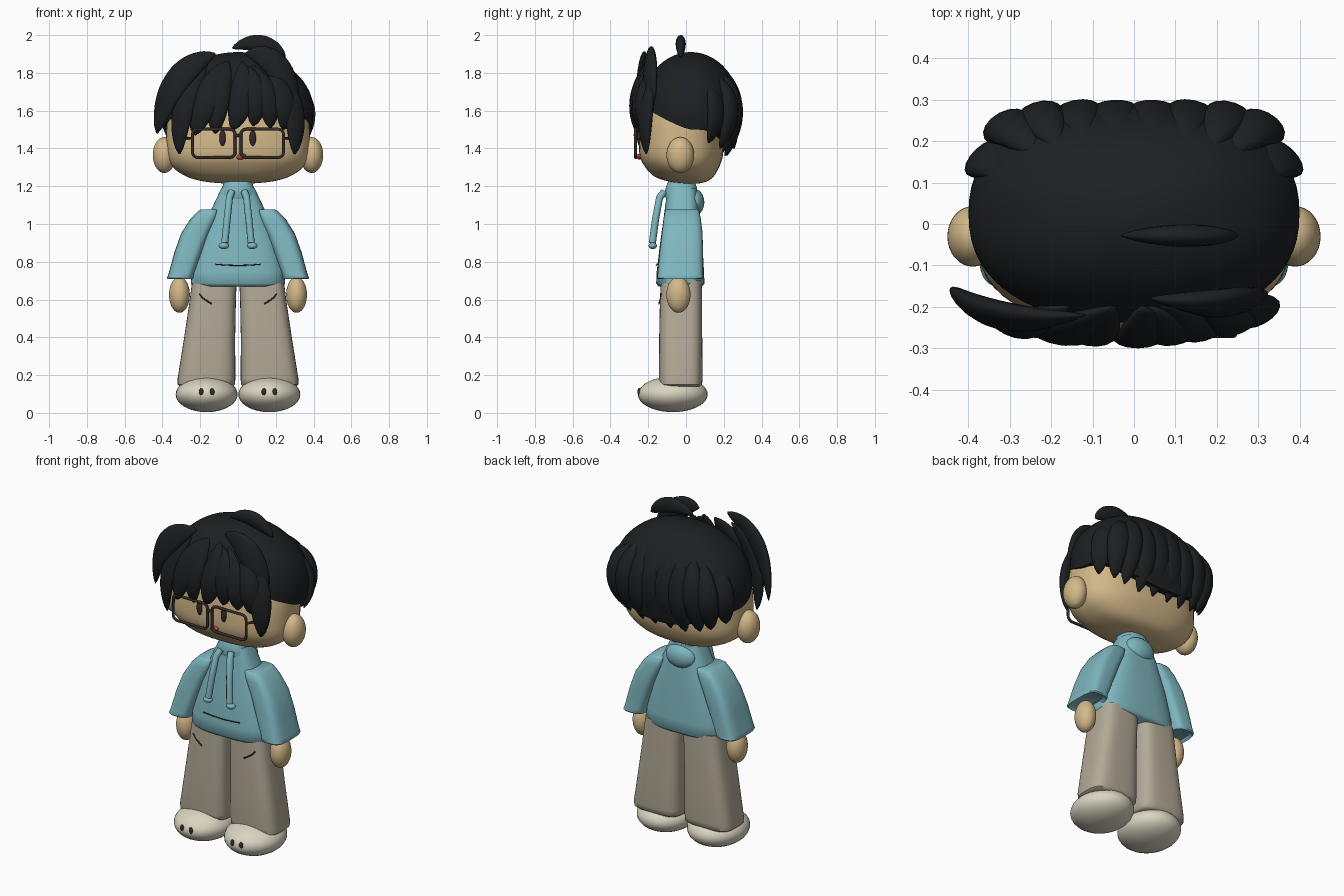
import bpy, bmesh, math
from mathutils import Vector

if "Cube" in bpy.data.objects:
    bpy.data.objects.remove(bpy.data.objects["Cube"])

def mat(name, *c):
    m = bpy.data.materials.new(name)
    m.diffuse_color = (*c, 1)
    m.use_nodes = True
    m.node_tree.nodes["Principled BSDF"].inputs["Base Color"].default_value = m.diffuse_color
    return m

SKIN = mat("skin", .65, .48, .25)
HAIR = mat("hair", .012, .014, .016)
TEAL = mat("teal", .21, .47, .52)
PANTS = mat("pants", .45, .40, .31)
SHOE = mat("shoe", .70, .66, .53)
DARK = mat("dark", .035, .025, .02)
RED = mat("red", .5, .06, .05)

def finish(name, bm, m, angle=50):
    bmesh.ops.remove_doubles(bm, verts=bm.verts, dist=1e-5)
    bmesh.ops.recalc_face_normals(bm, faces=bm.faces)
    me = bpy.data.meshes.new(name)
    bm.to_mesh(me)
    bm.free()
    o = bpy.data.objects.new(name, me)
    bpy.context.collection.objects.link(o)
    me.materials.append(m)
    bpy.ops.object.select_all(action='DESELECT')
    o.select_set(True)
    bpy.context.view_layer.objects.active = o
    bpy.ops.object.shade_smooth_by_angle(angle=math.radians(angle))
    return o

def skin_rings(name, rings, m, angle=50, caps=True):
    """Bridge equal-sized closed rings of points."""
    bm = bmesh.new()
    vs = [[bm.verts.new(p) for p in r] for r in rings]
    n = len(vs[0])
    for a, b in zip(vs, vs[1:]):
        for i in range(n):
            bm.faces.new((a[i], a[(i + 1) % n], b[(i + 1) % n], b[i]))
    if caps:
        bm.faces.new(vs[0])
        bm.faces.new(vs[-1])
    return finish(name, bm, m, angle)

def unit(a, e):
    c, s = math.cos(a), math.sin(a)
    return (math.copysign(abs(c) ** (2 / e), c), math.copysign(abs(s) ** (2 / e), s))

def loft(name, rings, m, e=2.5, n=48, smooth=1, side=1, angle=50):
    """Rings are (z, cx, cy, rx, ry); optional spline refinement between them."""
    out = []
    for i in range(len(rings) - 1):
        p = [rings[max(0, min(len(rings) - 1, i + k))] for k in (-1, 0, 1, 2)]
        for j in range(smooth):
            t = j / smooth
            out.append([.5 * (2*b + (c-a)*t + (2*a-5*b+4*c-d)*t*t + (3*b-a-3*c+d)*t**3)
                        for a, b, c, d in zip(*p)])
    out.append(rings[-1])
    pts = []
    for z, cx, cy, rx, ry in out:
        us = [unit(2 * math.pi * k / n, e) for k in range(n)]
        pts.append([(side * (cx + rx * u), cy + ry * v, z) for u, v in us])
    return skin_rings(name, pts, m, angle)

def ball(name, loc, r, m, rot=0):
    bm = bmesh.new()
    bmesh.ops.create_uvsphere(bm, u_segments=32, v_segments=18, radius=1)
    for v in bm.verts:
        v.co = Vector((v.co.x * r[0], v.co.y * r[1], v.co.z * r[2]))
    o = finish(name, bm, m)
    o.location = loc
    o.rotation_euler.y = rot
    return o

def tube(name, pts, r, m, closed=False):
    cu = bpy.data.curves.new(name, 'CURVE')
    cu.dimensions = '3D'
    cu.bevel_depth, cu.bevel_resolution, cu.use_fill_caps = r, 3, True
    s = cu.splines.new('POLY')
    s.points.add(len(pts) - 1)
    for q, p in zip(s.points, pts):
        q.co = (*p, 1)
    s.use_cyclic_u = closed
    cu.materials.append(m)
    o = bpy.data.objects.new(name, cu)
    bpy.context.collection.objects.link(o)
    return o

def lock(name, a, b, c, w, d, normal=None):
    """Leaf-shaped hair lock through a, b, c: half width w, half depth d."""
    a, b, c = Vector(a), Vector(b), Vector(c)
    k = 2 * b - (a + c) / 2
    rings = []
    for i in range(21):
        t = i / 20
        p = a * (1-t)**2 + k * 2*t*(1-t) + c * t*t
        tan = ((k - a) * (1-t) + (c - k) * t).normalized()
        nor = Vector(normal) if normal else Vector((p.x * .4, p.y, 0))
        nor = (nor - tan * nor.dot(tan)).normalized()
        sd = tan.cross(nor)
        f = max(.01, math.sin(math.pi * t ** 1.1)) ** .55
        rings.append([p + sd * (w*f*math.cos(q*math.pi/8)) + nor * (d*f*math.sin(q*math.pi/8))
                      for q in range(16)])
    return skin_rings(name, rings, HAIR, 80)

# Head
loft("head", [(1.215, 0, .02, .08, .05), (1.225, 0, .01, .18, .10), (1.25, 0, -.01, .27, .155),
              (1.30, 0, -.02, .345, .195), (1.36, 0, -.025, .375, .22), (1.45, 0, -.025, .38, .222),
              (1.55, 0, -.02, .375, .215), (1.65, 0, -.01, .35, .20), (1.75, 0, .01, .28, .16),
              (1.83, 0, .02, .15, .09)], SKIN, smooth=4)

# Hair cap with a hem that is high at the front and low at the back
def hem(s):
    return 1.5 + .13 * max(0, -s) ** 1.3 - .1 * max(0, s) ** 3
cap, N = [], 64
for i in range(26):
    t = max(.02, min(i, 24) / 24)
    ring = []
    for k in range(N):
        u, v = unit(2 * math.pi * k / N, 2.3)
        z = 1.91 - (1.91 - hem(v)) * (1 - math.cos(t * math.pi / 2))
        h = (z - 1.6) / (.31 if z > 1.6 else .42)
        r = math.sqrt(max(0, 1 - h * h)) * (.84 if i == 25 else 1)
        ring.append((.4 * r * u, .025 + .265 * r * v, z))
    cap.append(ring)
skin_rings("hair_cap", cap, HAIR, 60)

# Fringe locks
fringe = [((-.12, -.22, 1.90), (-.32, -.22, 1.76), (-.43, -.165, 1.48), .075, .03),
          ((-.16, -.20, 1.86), (-.28, -.24, 1.64), (-.31, -.225, 1.37), .06, .03),
          ((-.05, -.20, 1.86), (-.16, -.255, 1.68), (-.23, -.25, 1.47), .075, .032),
          ((-.05, -.20, 1.86), (-.10, -.262, 1.67), (-.12, -.25, 1.48), .06, .03),
          ((.02, -.20, 1.86), (.02, -.265, 1.68), (-.03, -.265, 1.50), .065, .03),
          ((.04, -.20, 1.84), (.09, -.26, 1.69), (.08, -.255, 1.52), .06, .03),
          ((.07, -.19, 1.84), (.15, -.25, 1.68), (.17, -.245, 1.51), .06, .03),
          ((.16, -.19, 1.82), (.24, -.235, 1.66), (.24, -.225, 1.50), .06, .03),
          ((.20, -.16, 1.82), (.29, -.21, 1.62), (.30, -.21, 1.37), .06, .03),
          ((.04, -.18, 1.90), (.20, -.19, 1.84), (.31, -.18, 1.62), .07, .03)]
for i, f in enumerate(fringe):
    lock(f"fringe_lock_{i}", *f)

# Back and side locks, mirrored
back = [((.04, .22, 1.80), (.05, .275, 1.60), (.05, .215, 1.36), .06, .025),
        ((.12, .20, 1.81), (.14, .27, 1.60), (.14, .205, 1.36), .06, .03),
        ((.18, .18, 1.80), (.23, .26, 1.62), (.23, .195, 1.38), .06, .035),
        ((.22, .16, 1.78), (.305, .235, 1.62), (.29, .18, 1.40), .06, .038),
        ((.27, .10, 1.76), (.355, .16, 1.62), (.35, .12, 1.43), .06, .03)]
for s in (-1, 1):
    for i, (a, b, c, w, d) in enumerate(back):
        lock(f"back_lock_{i}", *[(s * p[0], p[1], p[2]) for p in (a, b, c)], w, d)

# Curled tuft on the crown
lock("crown_tuft", (-.03, -.028, 1.93), (.12, -.028, 1.955), (.25, -.028, 1.88), .045, .027, (0, -1, 0))

# Torso and collar
loft("hoodie_body", [(.67, 0, -.03, .235, .115), (.685, 0, -.03, .25, .128), (.75, 0, -.03, .245, .125),
                     (.90, 0, -.025, .205, .112), (1.08, 0, -.02, .14, .092), (1.19, 0, -.02, .088, .078)],
     TEAL, e=3)
loft("hoodie_collar", [(1.13, 0, -.025, .10, .08), (1.16, 0, -.025, .095, .09),
                       (1.20, 0, -.025, .082, .08), (1.235, 0, -.025, .07, .065)], TEAL)
ball("hood", (0, .045, 1.115), (.095, .052, .07), TEAL)
tube("pouch_seam", [(x / 50, -.154 - .004 * (1 - abs(x) / 6), .787 - .006 * (1 - (x / 6) ** 2)) for x in range(-6, 7)], .003, DARK)

for s in (-1, 1):
    # Sleeves and hands
    loft("sleeve", [(.725, .305, -.03, .055, .10), (.708, .305, -.03, .068, .115), (.715, .305, -.03, .071, .122),
                    (.735, .30, -.03, .068, .12), (.85, .262, -.025, .075, .115), (.95, .225, -.02, .076, .108),
                    (1.03, .18, -.02, .07, .098), (1.07, .155, -.02, .055, .09), (1.078, .15, -.02, .045, .08)],
         TEAL, e=3.5, side=s)
    ball("hand", (s * .31, -.04, .625), (.055, .064, .095), SKIN)
    # Trouser legs, pocket lines and shoes
    loft("trouser_leg", [(.14, .168, -.028, .14, .10), (.15, .168, -.028, .152, .113), (.18, .167, -.028, .153, .116),
                         (.40, .15, -.028, .135, .114), (.60, .133, -.026, .122, .112), (.70, .125, -.025, .118, .108)],
         PANTS, e=3.5, side=s)
    tube("pocket_line", [(s * (.205 - .065 * t), -.143 + .012 * (1 - t), .63 - .052 * t ** .7)
                         for t in (0, .25, .5, .75, 1)], .004, DARK)
    ball("shoe", (s * .166, -.07, .098), (.164, .185, .094), SHOE)
    for x in (.137, .195):
        ball("shoe_dot", (s * x, -.249, .112), (.012, .008, .019), DARK)
    # Drawstrings
    p = [(.034, -.115, 1.17), (.045, -.14, 1.14), (.058, -.162, 1.02), (.07, -.178, .90)]
    tube("drawstring", [(s * x, y, z) for x, y, z in p], .019, TEAL)
    ball("drawstring_tip", (s * .075, -.176, .885), (.028, .022, .018), TEAL)
    # Ears and eyes
    ball("ear", (s * .39, -.03, 1.365), (.061, .073, .095), SKIN)
    ball("eye", (s * .08 - .002, -.246, 1.455), (.017, .012, .042), DARK)
    # Glasses rims and arms
    rim = []
    for qx, qz, a0 in ((1, 1, 0), (-1, 1, 90), (-1, -1, 180), (1, -1, 270)):
        for k in range(6):
            a = math.radians(a0 + 18 * k)
            rim.append((s * .128 + .085 * qx + .028 * math.cos(a), -.267,
                        1.427 + .047 * qz + .028 * math.sin(a)))
    tube("glasses_rim", rim, .008, DARK, True)
    tube("glasses_arm", [(s * .24, -.265, 1.455), (s * .255, -.24, 1.455), (s * .285, -.19, 1.455)], .007, DARK)
tube("glasses_bridge", [(-.016, -.267, 1.465), (0, -.27, 1.47), (.016, -.267, 1.465)], .008, DARK)

# Mouth
ball("mouth", (.018, -.247, 1.357), (.026, .014, .015), RED, -.3)
